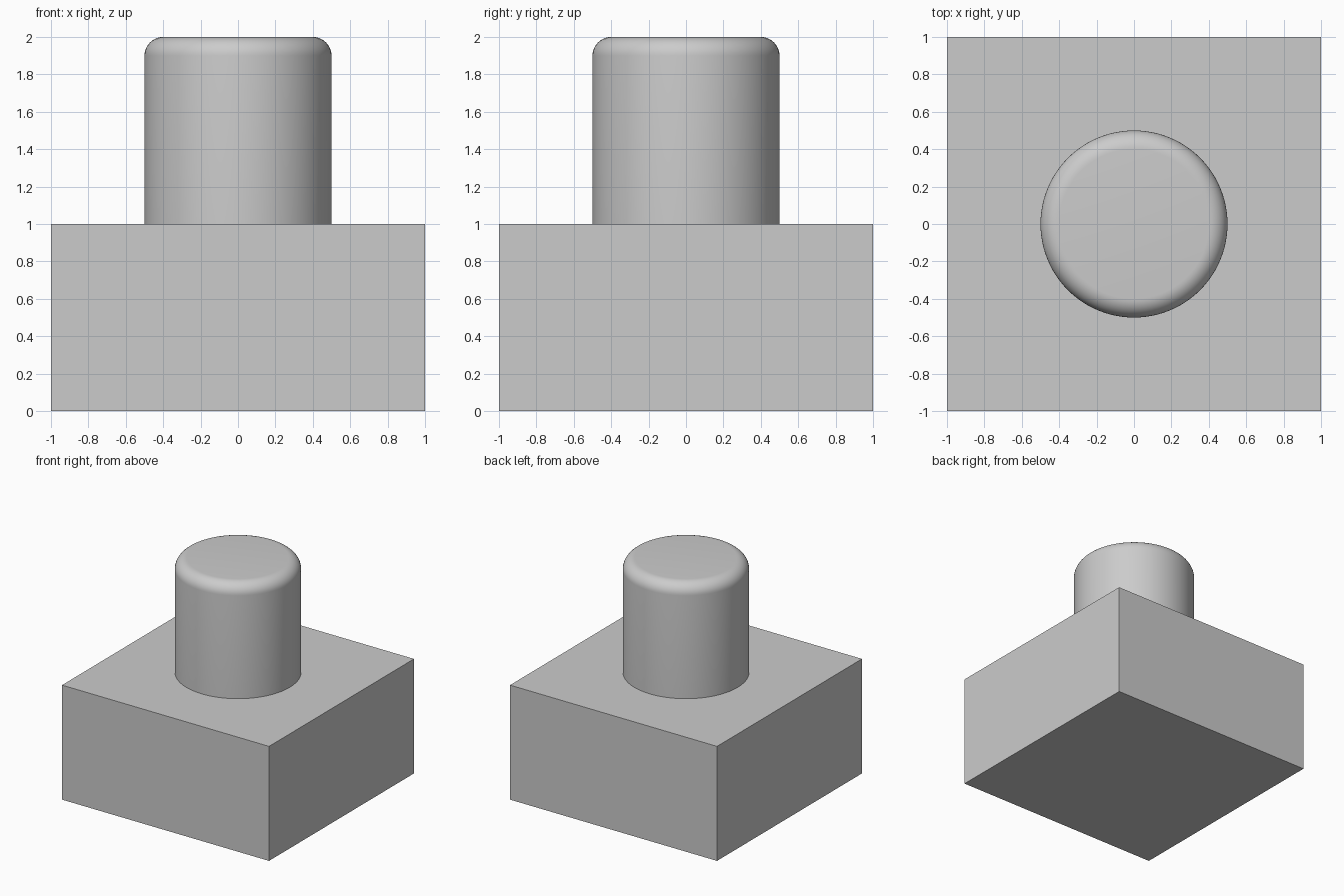
import bpy
import bmesh
import math

# Remove the default cube
cube = bpy.data.objects.get("Cube")
if cube:
    bpy.data.objects.remove(cube, do_unlink=True)

BASE_SIZE = 2.0
BASE_HEIGHT = 1.0
POST_RADIUS = 0.5
POST_HEIGHT = 1.0
ROUNDING = 0.1

# Single plain grey
grey = bpy.data.materials.new("plain grey")
grey.use_nodes = True
colour = (0.6, 0.6, 0.6, 1)
grey.diffuse_color = colour
grey.node_tree.nodes["Principled BSDF"].inputs["Base Color"].default_value = colour

# Square base block
bpy.ops.mesh.primitive_cube_add(size=1, location=(0, 0, BASE_HEIGHT / 2))
base = bpy.context.object
base.name = "base_block"
base.scale = (BASE_SIZE, BASE_SIZE, BASE_HEIGHT)
bpy.ops.object.transform_apply(location=False, rotation=False, scale=True)
base.data.materials.append(grey)

# Round post standing on the block
bpy.ops.mesh.primitive_cylinder_add(
    vertices=96, radius=POST_RADIUS, depth=POST_HEIGHT,
    location=(0, 0, BASE_HEIGHT + POST_HEIGHT / 2))
post = bpy.context.object
post.name = "round_post"
post.data.materials.append(grey)

# Rounded top rim of the post
bm = bmesh.new()
bm.from_mesh(post.data)
rim = [e for e in bm.edges if all(v.co.z > 0 for v in e.verts)]
bmesh.ops.bevel(bm, geom=rim, offset=ROUNDING, offset_type='OFFSET',
                segments=10, profile=0.5, affect='EDGES')
bm.to_mesh(post.data)
bm.free()
bpy.ops.object.shade_smooth_by_angle(angle=math.radians(30))
